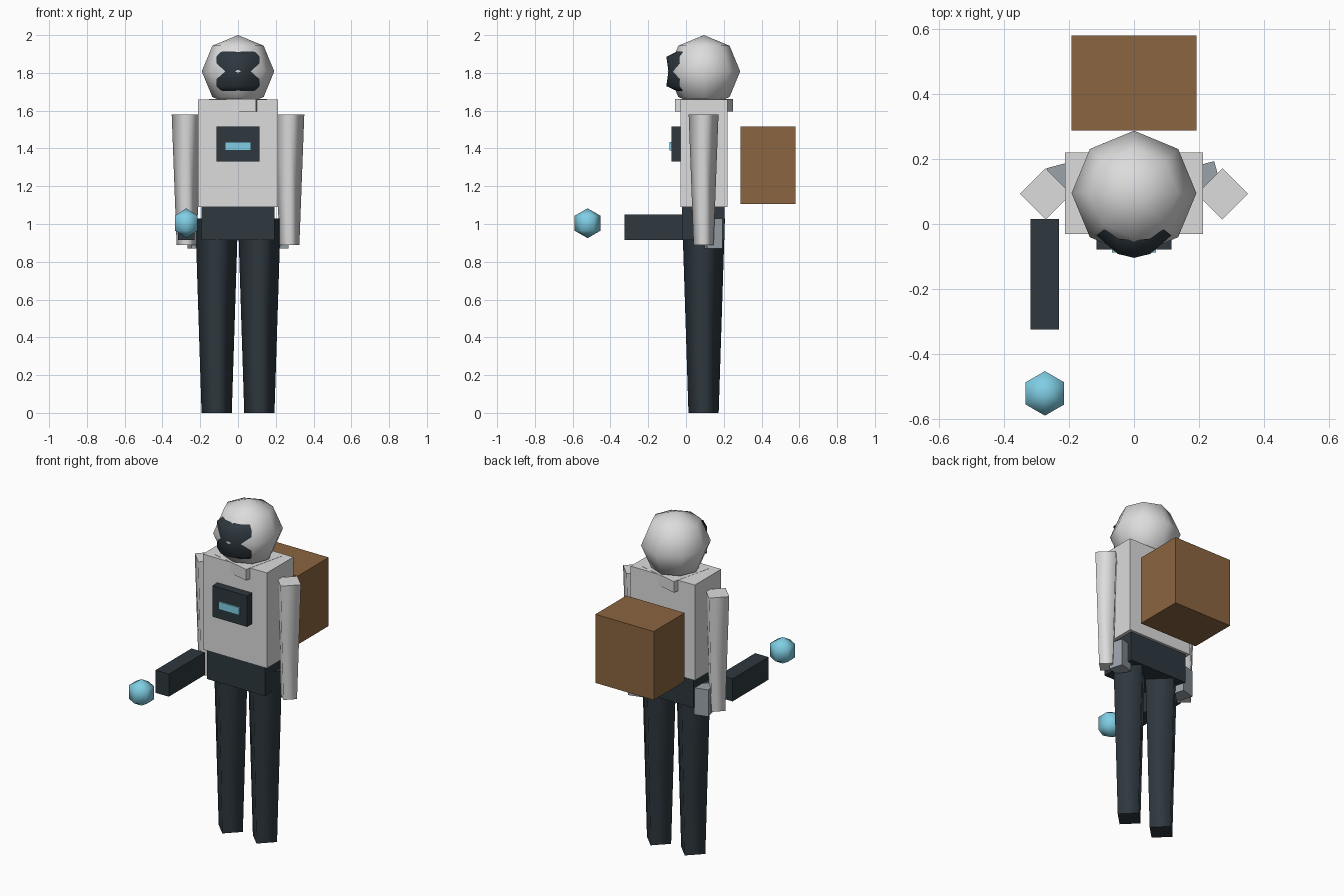
import bpy
import bmesh
from math import radians
from mathutils import Matrix

cube = bpy.data.objects.get("Cube")
if cube:
    bpy.data.objects.remove(cube, do_unlink=True)


def material(name, rgb):
    """Flat material from 0-255 display values."""
    linear = [((c / 255 + 0.055) / 1.055) ** 2.4 for c in rgb] + [1.0]
    mat = bpy.data.materials.new(name)
    mat.use_nodes = True
    mat.diffuse_color = linear
    mat.node_tree.nodes["Principled BSDF"].inputs["Base Color"].default_value = linear
    return mat


WHITE = material("pale grey", (220, 220, 221))
DARK = material("dark slate", (46, 56, 63))
STEEL = material("steel grey", (154, 163, 171))
CYAN = material("light cyan", (128, 206, 228))
BROWN = material("brown", (139, 101, 64))


def add_object(name, bm, mat, smooth=False):
    """Turn a bmesh into an object; smooth keeps horizontal caps flat."""
    bmesh.ops.recalc_face_normals(bm, faces=bm.faces)
    caps = [f for f in bm.faces if smooth == "sides" and abs(f.normal.z) > 0.9]
    for face in bm.faces:
        face.smooth = bool(smooth) and face not in caps
    for face in caps:
        for edge in face.edges:
            edge.smooth = False
    mesh = bpy.data.meshes.new(name)
    bm.to_mesh(mesh)
    bm.free()
    mesh.materials.append(mat)
    obj = bpy.data.objects.new(name, mesh)
    bpy.context.collection.objects.link(obj)
    return obj


def box(name, mat, x, y, z, turn=0):
    """Box from (min, max) ranges, turned about its own vertical axis."""
    bm = bmesh.new()
    bmesh.ops.create_cube(bm, size=1)
    ranges = (x, y, z)
    centre = [(a + b) / 2 for a, b in ranges]
    size = [b - a for a, b in ranges]
    bm.transform(Matrix.Translation(centre) @ Matrix.Rotation(radians(turn), 4, "Z")
                 @ Matrix.Diagonal((*size, 1)))
    return add_object(name, bm, mat)


def limb(name, mat, x, y, z, bottom, top):
    """Four-sided tapered limb with its corners facing the axes."""
    bm = bmesh.new()
    bmesh.ops.create_cone(bm, cap_ends=True, segments=4, radius1=bottom,
                          radius2=top, depth=z[1] - z[0])
    # put corners on the axes
    v = bm.verts[:][0].co
    if abs(abs(v.x) - abs(v.y)) < 0.001:
        bm.transform(Matrix.Rotation(radians(45), 4, "Z"))
    bm.transform(Matrix.Translation((x, y, sum(z) / 2)))
    return add_object(name, bm, mat, "sides")


def ball(name, mat, centre, radius, segments, rings):
    bm = bmesh.new()
    bmesh.ops.create_uvsphere(bm, u_segments=segments, v_segments=rings, radius=radius)
    bm.transform(Matrix.Translation(centre))
    return add_object(name, bm, mat, True)


# Head and collar
ball("head", WHITE, (0, 0.095, 1.808), 0.192, 8, 4)
box("collar", WHITE, (-0.128, 0.128), (-0.033, 0.223), (1.595, 1.661), turn=-13.5)

# Visor: half outline per height, mirrored; the head shows through the middle
rows = [
    (1.705, [(0, -0.05), (0.05, -0.045), (0.09, -0.015)]),
    (1.73, [(0, -0.104), (0.05, -0.092), (0.115, -0.035)]),
    (1.81, [(0, -0.093), (0.05, -0.084), (0.112, -0.03)]),
    (1.885, [(0, -0.104), (0.05, -0.092), (0.115, -0.035)]),
    (1.912, [(0, -0.05), (0.05, -0.045), (0.09, -0.015)]),
]
bm = bmesh.new()
grid = []
for z, half in rows:
    outline = [(-x, y) for x, y in reversed(half[1:])] + half
    grid.append([bm.verts.new((x, y, z)) for x, y in outline])
for low, high in zip(grid, grid[1:]):
    for i in range(len(low) - 1):
        bm.faces.new((low[i], low[i + 1], high[i + 1], high[i]))
visor = add_object("visor", bm, DARK, True)
if visor.data.polygons[0].normal.y > 0:
    visor.data.flip_normals()

# Body
box("torso", WHITE, (-0.212, 0.212), (-0.03, 0.22), (1.09, 1.66))
box("hips", DARK, (-0.192, 0.192), (-0.02, 0.205), (0.915, 1.092))
box("chest_panel", DARK, (-0.115, 0.115), (-0.078, -0.02), (1.33, 1.515))
box("chest_light", CYAN, (-0.068, 0.068), (-0.087, -0.07), (1.39, 1.435))
box("backpack", BROWN, (-0.193, 0.193), (0.288, 0.58), (1.105, 1.515))

# Arms, hands and legs on both sides
for side, label in ((1, "left"), (-1, "right")):
    limb(f"{label}_arm", WHITE, side * 0.272, 0.093, (0.89, 1.58), 0.053, 0.079)
    limb(f"{label}_leg", DARK, side * 0.113, 0.093, (0, 1.03), 0.08, 0.113)
    x = side * 0.217
    box(f"{label}_hand", STEEL, (x - 0.042, x + 0.042), (0.1, 0.184), (0.87, 1.03), turn=15)

# Held tool and its floating energy ball
box("held_tool", DARK, (-0.318, -0.23), (-0.325, 0.015), (0.915, 1.05))
ball("energy_ball", CYAN, (-0.274, -0.521, 1.004), 0.079, 6, 3)
